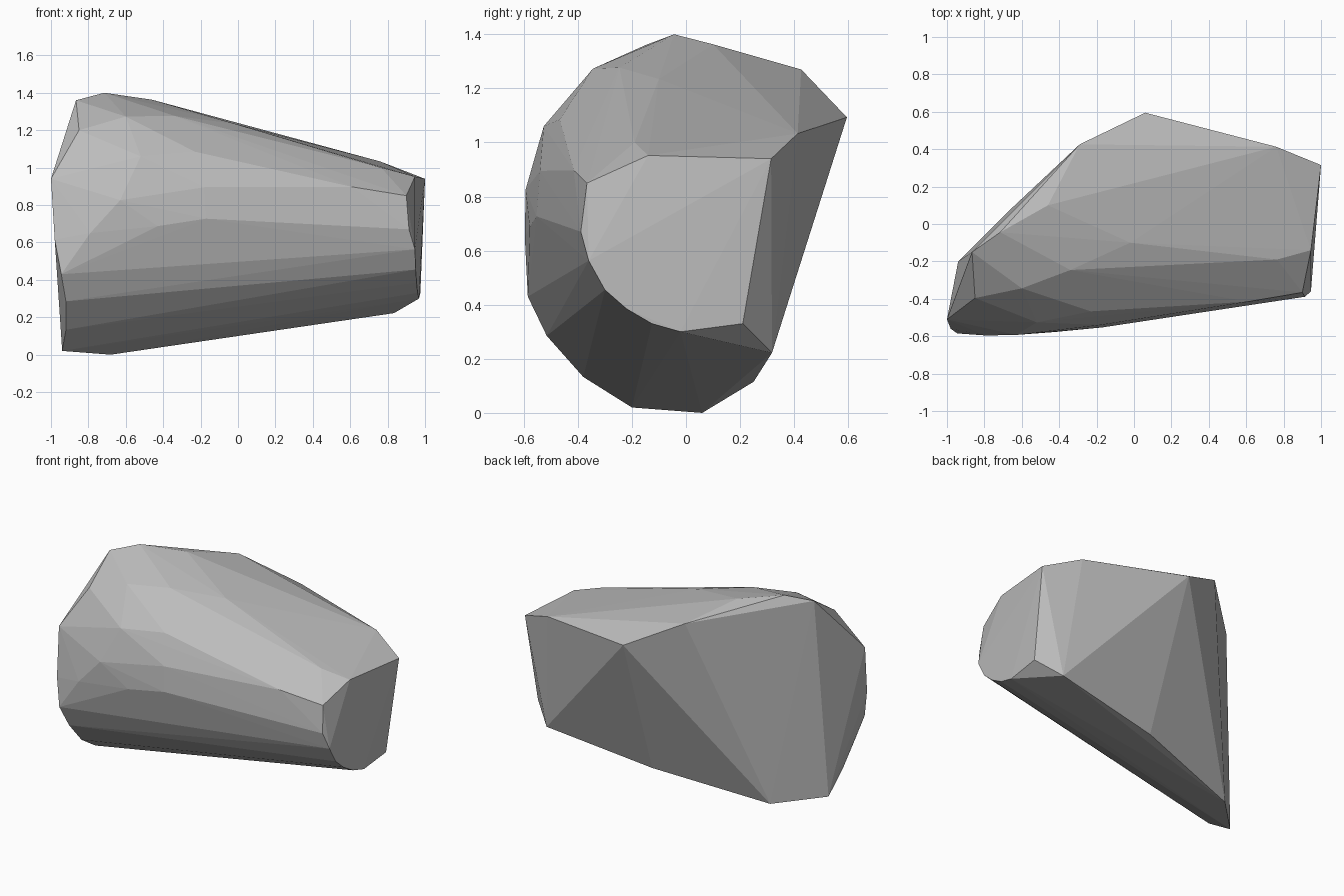
import bpy, bmesh

# Outlines of the boulder, each a short loop of corner points
right_cap = [(.90, -.366, .85), (.946, -.14, .952), (1, .315, .94), (.975, .21, .33),
             (.968, -.02, .30), (.96, -.126, .33), (.955, -.22, .385), (.95, -.30, .455),
             (.946, -.36, .563), (.914, -.389, .67)]
left_rim = [(-.866, -.15, 1.36), (-.85, -.396, 1.2), (-1, -.51, .94), (-.98, -.56, .615),
            (-.945, -.585, .43), (-.92, -.515, .285), (-.92, -.38, .133), (-.94, -.2, .02)]
top_ridge = [(-.715, -.044, 1.4), (-.46, .10, 1.363), (-.29, .426, 1.27), (.06, .595, 1.093),
             (.76, .413, 1.033), (-.6, -.344, 1.273), (-.34, -.246, 1.277),
             (-.02, -.10, 1.235), (.765, -.19, 1.0)]
front_belly = [(-.52, -.526, 1.06), (-.23, -.467, 1.085), (.61, -.415, .897),
               (-.18, -.54, .895), (-.63, -.593, .826), (-.79, -.596, .65),
               (-.43, -.578, .687), (-.17, -.553, .727)]
underside = [(-.68, .06, 0), (.08, .25, .115), (.834, .318, .222)]

# Wrap the outlines in one faceted skin
bm = bmesh.new()
for loop in (right_cap, left_rim, top_ridge, front_belly, underside):
    for point in loop:
        bm.verts.new(point)
hull = bmesh.ops.convex_hull(bm, input=bm.verts[:])
loose = {g for g in hull["geom_interior"] + hull["geom_unused"]
         if isinstance(g, bmesh.types.BMVert)}
bmesh.ops.delete(bm, geom=list(loose), context='VERTS')
bmesh.ops.recalc_face_normals(bm, faces=bm.faces[:])

mesh = bpy.data.meshes.new("boulder")
bm.to_mesh(mesh)
bm.free()

# Plain grey stone
stone = bpy.data.materials.new("grey stone")
stone.diffuse_color = (.5, .5, .5, 1)
mesh.materials.append(stone)
boulder = bpy.data.objects.new("boulder", mesh)
bpy.context.collection.objects.link(boulder)
